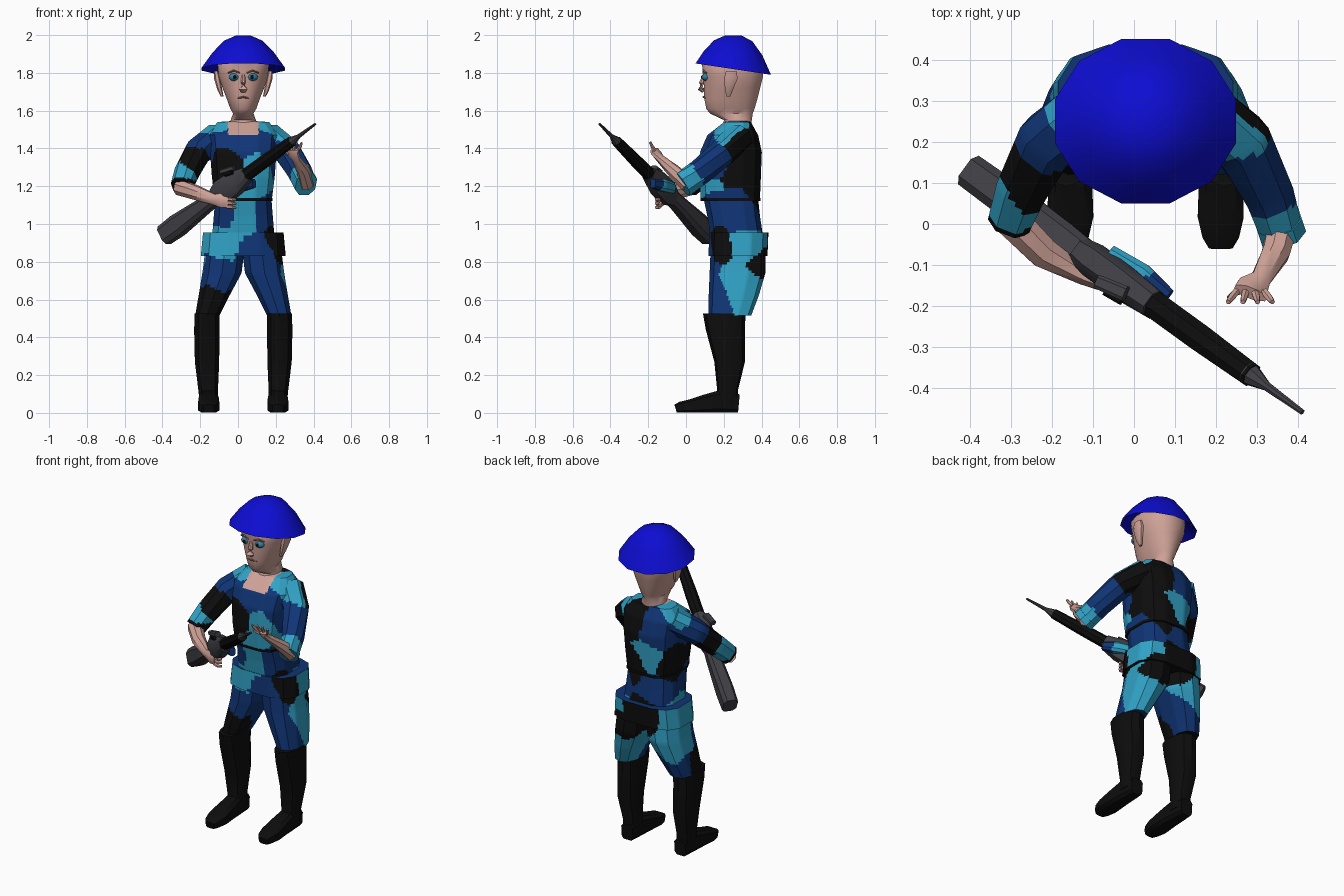
import bpy, bmesh, math
from mathutils import Vector, noise

CX = 0.028  # body centre line


def material(name, r, g, b):
    m = bpy.data.materials.new(name)
    m.diffuse_color = (r, g, b, 1)
    return m


SKIN = material("skin", 0.62, 0.36, 0.31)
LIP = material("lip_and_brow", 0.30, 0.13, 0.11)
TEAL = material("camo_teal", 0.03, 0.36, 0.56)
NAVY = material("camo_navy", 0.005, 0.035, 0.18)
BLACK = material("black", 0.004, 0.004, 0.004)
HELMET = material("helmet_blue", 0.004, 0.004, 0.65)
GUN = material("gun_grey", 0.05, 0.05, 0.06)
EYE = material("eye_blue", 0.03, 0.22, 0.36)

# centres of the camouflage patches, by colour
TEALS = [(.1, .06, 1.28), (.07, .08, 1.2), (.02, .11, 1.04), (-.1, .12, .9), (.25, .35, .9),
         (-.2, .38, .9), (.23, .3, .68), (-.14, .4, .68), (0, .4, 1.25), (-.21, .27, .79),
         (.37, -.02, 1.22), (-.33, .05, 1.25), (.23, .22, 1.5), (-.17, .25, 1.54), (.02, -.11, 1.2)]
NAVYS = [(.03, .08, 1.44), (-.2, .2, 1.42), (.2, .13, 1.38), (.31, .12, 1.33), (-.08, .1, 1.05),
         (.15, .1, 1.05), (.2, .3, 1.05), (.1, .11, .87), (-.07, .4, 1.4), (-.05, .4, 1.05),
         (-.15, .12, .76), (.12, .12, .75), (.22, .11, .6), (-.1, .35, .58), (.05, -.16, 1.22)]
BLACKS = [(-.06, .07, 1.28), (.12, .4, 1.4), (.2, .32, 1.3), (-.25, .12, 1.33), (.24, .14, .92),
          (0, .44, .9), (-.18, .12, .57), (-.31, 0, 1.17), (.25, .42, .79), (.09, .4, 1.18),
          (-.14, .33, 1.2), (.25, .3, 1.42)]
SEEDS = [(Vector(p), i) for i, ps in enumerate((TEALS, NAVYS, BLACKS)) for p in ps]
CAMO = [TEAL, NAVY, BLACK, SKIN]


def camo(p, neckline):
    if neckline and abs(p.x - CX) < .08 and p.z > 1.47 and p.y < .28:
        return 3
    q = p + noise.noise_vector(p * 9) * .03
    return min(SEEDS, key=lambda s: (s[0] - q).length_squared)[1]


def loft(name, rings, mats, neckline=False, angle=35):
    """Skin a list of rings; a list of several materials means camouflage."""
    bm = bmesh.new()
    vr = [[bm.verts.new(p) for p in r] for r in rings]
    n = len(rings[0])
    for a, b in zip(vr, vr[1:]):
        for i in range(n):
            j = (i + 1) % n
            bm.faces.new((a[i], a[j], b[j], b[i]))
    if len(mats) > 1:
        bmesh.ops.subdivide_edges(bm, edges=bm.edges[:], cuts=7, use_grid_fill=True)
    bmesh.ops.holes_fill(bm, edges=[e for e in bm.edges if e.is_boundary], sides=0)
    bmesh.ops.recalc_face_normals(bm, faces=bm.faces[:])
    if len(mats) > 1:
        for f in bm.faces:
            f.material_index = camo(f.calc_center_median(), neckline)
    me = bpy.data.meshes.new(name)
    bm.to_mesh(me)
    bm.free()
    ob = bpy.data.objects.new(name, me)
    bpy.context.collection.objects.link(ob)
    for m in mats:
        me.materials.append(m)
    bpy.ops.object.select_all(action='DESELECT')
    ob.select_set(True)
    bpy.context.view_layer.objects.active = ob
    bpy.ops.object.shade_smooth_by_angle(angle=math.radians(angle))
    return ob


def unit(n, power):
    for i in range(n):
        t = 2 * math.pi * (i + .5) / n
        c, s = math.cos(t), math.sin(t)
        yield (math.copysign(abs(c) ** power, c), math.copysign(abs(s) ** power, s))


def stack(name, rows, mats, cx=CX, n=12, power=.75, **kw):
    """Horizontal rings; row = z, front y, back y, half width, x shift."""
    rings = []
    for z, y0, y1, hw, *dx in rows:
        x = cx + (dx[0] if dx else 0)
        rings.append([Vector((x + hw * c, (y0 + y1) / 2 + (y1 - y0) / 2 * s, z))
                      for c, s in unit(n, power)])
    return loft(name, rings, mats, **kw)


def tube(name, rows, mats, n=8, power=1, **kw):
    """Rings along a path; row = point, half width, half height."""
    pts = [Vector(r[0]) for r in rows]
    rings = []
    for i, (p, a, b) in enumerate(rows):
        d = (pts[min(i + 1, len(pts) - 1)] - pts[max(i - 1, 0)]).normalized()
        side = d.cross(Vector((0, 0, 1))).normalized()
        up = side.cross(d)
        rings.append([pts[i] + side * a * c + up * b * s for c, s in unit(n, power)])
    return loft(name, rings, mats, **kw)


def ball(name, loc, size, mat):
    bpy.ops.mesh.primitive_uv_sphere_add(segments=12, ring_count=8, radius=1, location=loc)
    ob = bpy.context.object
    ob.name, ob.scale = name, size
    ob.data.materials.append(mat)
    bpy.ops.object.shade_smooth()


# helmet: rings that tilt down to the back
rings = []
for z, rx, ry in [(1.87, .15, .14), (1.82, .228, .207), (1.905, .168, .16), (1.97, .105, .105), (1.998, .04, .045)]:
    tilt = -.15 * (2 - z) / .18
    rings.append([Vector((CX + rx * c, .25 + ry * s, z + tilt * ry * s)) for c, s in unit(12, 1)])
loft("helmet", rings, [HELMET], angle=50)

# head and neck
stack("head", [(1.45, .17, .33, .08), (1.55, .20, .35, .068), (1.585, .125, .355, .055), (1.61, .105, .365, .07),
               (1.66, .095, .38, .088), (1.72, .092, .395, .112), (1.78, .09, .41, .132), (1.86, .08, .41, .14),
               (1.91, .13, .36, .10)], [SKIN], n=16, power=.9, angle=50)
tube("nose", [((CX, .098, 1.79), .010, .008), ((CX, .083, 1.745), .014, .016),
              ((CX, .078, 1.715), .022, .018), ((CX, .092, 1.70), .014, .008)], [SKIN])
tube("mouth", [((CX - .03, .103, 1.667), .004, .003), ((CX, .093, 1.672), .006, .006),
               ((CX + .03, .103, 1.667), .004, .003)], [LIP])
for s in (-1, 1):
    ball("eye", (CX + s * .048, .107, 1.778), (.029, .024, .021), EYE)
    ball("pupil", (CX + s * .046, .088, 1.778), (.010, .008, .011), BLACK)
    tube("brow", [((CX + s * .018, .092, 1.80), .006, .004), ((CX + s * .05, .093, 1.812), .007, .005),
                  ((CX + s * .08, .107, 1.80), .006, .004)], [LIP])
    stack("ear", [(1.675, .215, .235, .008, -s * .02), (1.71, .205, .25, .014, -s * .008),
                  (1.77, .20, .275, .018, s * .006), (1.81, .21, .27, .012, s * .012)],
          [SKIN], cx=CX + s * .132, n=8)

# jacket, belt line and flared hem
stack("jacket_chest", [(1.13, .075, .395, .155), (1.25, .065, .40, .17), (1.38, .07, .405, .18),
                       (1.47, .11, .385, .19), (1.54, .20, .345, .14), (1.545, .22, .33, .06)],
      CAMO, power=.65, neckline=True)
stack("jacket_waist", [(.94, .125, .41, .168), (1.04, .11, .395, .16), (1.135, .09, .385, .152)], CAMO, power=.65)
stack("belt", [(1.122, .074, .397, .158), (1.138, .072, .398, .159)], [BLACK], power=.65)
stack("jacket_hem", [(.83, .115, .435, .23), (.955, .12, .44, .218)], CAMO, power=.65)

# legs, boots and feet
for s in (-1, 1):
    stack("trouser_leg", [(.86, .13, .42, .108, s * .098), (.74, .125, .42, .108, s * .113),
                          (.62, .12, .385, .085, s * .155), (.515, .12, .345, .067, s * .19)],
          CAMO, n=10, power=.8)
    stack("boot_shaft", [(.05, .15, .28, .05, s * .183), (.12, .165, .275, .054, s * .186),
                         (.27, .15, .312, .067, s * .192), (.44, .105, .312, .070, s * .193),
                         (.525, .09, .315, .068, s * .192)], [BLACK], n=10, power=.8)
    fx = CX + s * .183
    tube("boot_foot", [((fx, y, h / 2), w, h / 2) for y, w, h in
                       [(.28, .04, .10), (.17, .05, .12), (.10, .055, .098), (.02, .058, .072),
                        (-.03, .046, .06), (-.055, .03, .045)]], [BLACK], power=.45)

# sleeves with turned cuffs
tube("right_sleeve", [((-.10, .28, 1.465), .085, .075), ((-.21, .20, 1.385), .078, .07),
                      ((-.27, .09, 1.275), .066, .066), ((-.30, .01, 1.195), .056, .06)], CAMO, power=.85)
tube("left_sleeve", [((.155, .28, 1.465), .085, .075), ((.26, .20, 1.385), .078, .07),
                     ((.325, .08, 1.28), .064, .068), ((.355, -.01, 1.215), .056, .07)], CAMO, power=.85)
tube("left_cuff", [((.35, .01, 1.23), .06, .072), ((.36, -.02, 1.21), .06, .072)], [TEAL], power=.85)

# forearms and hands
tube("right_forearm", [((-.31, .02, 1.195), .045, .045), ((-.22, -.07, 1.165), .04, .04),
                       ((-.125, -.125, 1.13), .024, .03), ((-.085, -.14, 1.125), .022, .042),
                       ((-.05, -.145, 1.125), .018, .04)], [SKIN])
tube("left_forearm", [((.365, .01, 1.21), .04, .045), ((.345, -.07, 1.285), .036, .036),
                      ((.308, -.135, 1.345), .026, .022), ((.287, -.158, 1.375), .042, .02),
                      ((.283, -.168, 1.395), .044, .016)], [SKIN])
for i in range(4):
    z = 1.092 + i * .021
    tube("right_finger", [((-.06, -.147, z), .011, .011), ((-.03, -.155, z - .004), .010, .010),
                          ((-.012, -.14, z - .006), .007, .007)], [SKIN], n=6)
    k = i - 1.5
    tube("left_finger", [((.283 + k * .023, -.165, 1.39), .010, .010), ((.283 + k * .031, -.18, 1.412), .009, .009),
                         ((.283 + k * .036, -.19, 1.438 - .005 * abs(k)), .006, .006)], [SKIN], n=6)
tube("right_thumb", [((-.10, -.13, 1.15), .012, .012), ((-.06, -.14, 1.178), .010, .010),
                     ((-.035, -.145, 1.185), .006, .006)], [SKIN], n=6)
tube("left_thumb", [((.285, -.15, 1.365), .012, .012), ((.25, -.165, 1.38), .010, .010),
                    ((.23, -.18, 1.395), .006, .006)], [SKIN], n=6)

# rifle: sections along one slanting line
START, RUN = Vector((-.39, .122, .94)), Vector((.80, -.58, .59))


def rifle(name, rows, mat, **kw):
    tube(name, [(START + RUN * t, a, b) for t, a, b in rows], [mat], **kw)


rifle("rifle_stock", [(0, .045, .055), (.09, .047, .06), (.28, .042, .042), (.36, .036, .04)], GUN, power=.6)
rifle("rifle_receiver", [(.33, .036, .045), (.38, .046, .07), (.47, .044, .066), (.55, .036, .04)], GUN, power=.7)
rifle("rifle_fore_end", [(.52, .036, .036), (.68, .036, .034), (.845, .031, .028)], BLACK)
rifle("rifle_muzzle", [(.835, .031, .029), (.87, .019, .017), (.89, .012, .011), (1.0, .007, .006)], GUN)
tube("rifle_sight", [((-.09, -.14, 1.275), .018, .014), ((-.02, -.17, 1.295), .02, .016)], [GUN], power=.6)
tube("rifle_port", [((-.07, -.165, 1.262), .01, .012), ((-.03, -.188, 1.275), .01, .012)], [BLACK], power=.6)
tube("camo_grip", [((-.06, -.075, 1.19), .026, .03), ((.02, -.125, 1.205), .03, .035),
                   ((.085, -.175, 1.215), .018, .025)], CAMO, power=.7)
